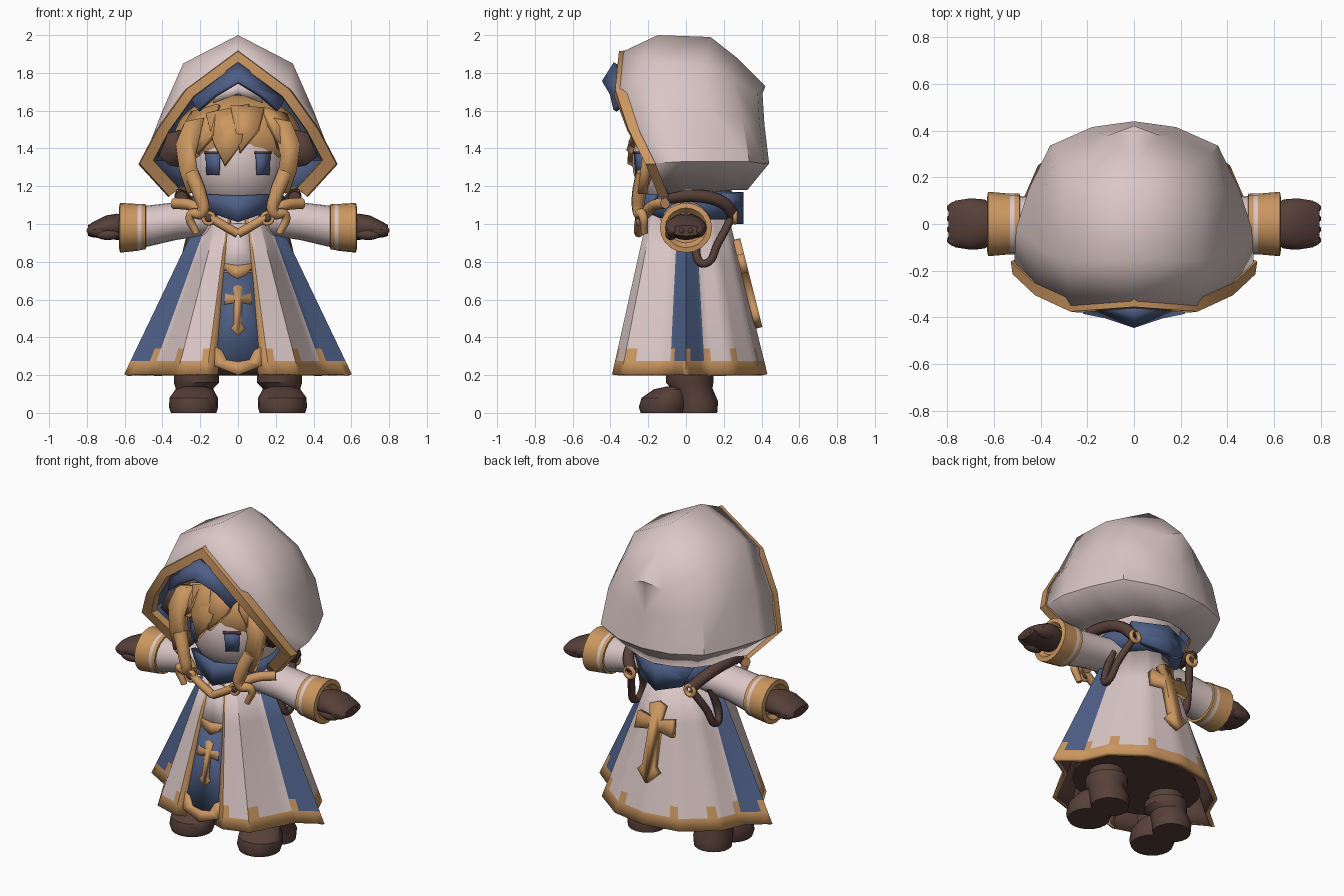
import bpy, bmesh, math
from mathutils import Vector

default_cube = bpy.data.objects.get("Cube")
if default_cube:
    bpy.data.objects.remove(default_cube)


def make_material(name, color):
    material = bpy.data.materials.new(name)
    material.use_nodes = True
    material.diffuse_color = (*color, 1)
    material.node_tree.nodes["Principled BSDF"].inputs["Base Color"].default_value = (*color, 1)
    return material


PALE, BLUE, GOLD, BROWN = range(4)
PALETTE = [make_material("pale cloth", (.70, .57, .56)), make_material("dusty blue", (.075, .115, .24)),
           make_material("warm gold", (.60, .31, .115)), make_material("dark brown", (.095, .05, .04))]


def finish(obj, mirror=False, thickness=0, offset=-1.0, angle=35):
    """Shade the object and add its mirror and thickness."""
    bpy.ops.object.select_all(action="DESELECT")
    obj.select_set(True)
    bpy.context.view_layer.objects.active = obj
    bpy.ops.object.shade_smooth_by_angle(angle=math.radians(angle))
    if mirror:
        modifier = obj.modifiers.new("mirror", "MIRROR")
        modifier.merge_threshold = .002
    if thickness:
        modifier = obj.modifiers.new("thickness", "SOLIDIFY")
        modifier.thickness = thickness
        modifier.offset = offset
    return obj


def build(name, points, faces, colors, outward=False, **options):
    """Make a mesh from points, faces and one palette index per face."""
    bm = bmesh.new()
    verts = [bm.verts.new(p) for p in points]
    for corners, color in zip(faces, colors):
        bm.faces.new([verts[i] for i in corners]).material_index = color
    bmesh.ops.remove_doubles(bm, verts=bm.verts[:], dist=.0005)
    bmesh.ops.recalc_face_normals(bm, faces=bm.faces[:])
    if outward:
        middle = sum((v.co for v in bm.verts), Vector()) / len(bm.verts)
        middle.x = 0
        if sum((f.calc_center_median() - middle).dot(f.normal) * f.calc_area() for f in bm.faces) < 0:
            bmesh.ops.reverse_faces(bm, faces=bm.faces[:])
    mesh = bpy.data.meshes.new(name)
    bm.to_mesh(mesh)
    bm.free()
    for material in PALETTE:
        mesh.materials.append(material)
    obj = bpy.data.objects.new(name, mesh)
    bpy.context.collection.objects.link(obj)
    return finish(obj, **options)


def loft(name, rings, rule, **options):
    """Skin a grid of rings; rule(row, column) gives the colour."""
    width = len(rings[0])
    cells = [(r, c) for r in range(len(rings) - 1) for c in range(width - 1)]
    faces = [(r * width + c, r * width + c + 1, (r + 1) * width + c + 1, (r + 1) * width + c) for r, c in cells]
    return build(name, [p for ring in rings for p in ring], faces, [rule(r, c) for r, c in cells], **options)


def tube(name, axis, sections, colors, sides=20, mirror=True):
    """Closed stack of ellipses (position, two centre values, two radii) along x or z."""
    points = []
    for pos, a, b, ra, rb in sections:
        for i in range(sides):
            t = math.tau * i / sides
            u, v = a + ra * math.cos(t), b + rb * math.sin(t)
            points.append((pos, u, v) if axis == "x" else (u, v, pos))
    rows = len(sections)
    faces = [(r * sides + i, r * sides + (i + 1) % sides, (r + 1) * sides + (i + 1) % sides, (r + 1) * sides + i)
             for r in range(rows - 1) for i in range(sides)]
    tints = [colors[min(r, len(colors) - 1)] for r in range(rows - 1) for i in range(sides)]
    faces += [tuple(range(sides)), tuple(range((rows - 1) * sides, rows * sides))]
    return build(name, points, faces, tints + [colors[0], colors[-1]], mirror=mirror)


def plate(name, outline, depth, thickness, color, mirror=True):
    """Panel with an (x, z) outline, laid on the surface y = depth(x, z)."""
    return build(name, [(x, depth(x, z), z) for x, z in outline], [tuple(range(len(outline)))], [color],
                 mirror=mirror, thickness=thickness, offset=0)


def primitive(name, color, mirror=False):
    obj = bpy.context.object
    obj.name = name
    bpy.ops.object.transform_apply(location=True, rotation=True, scale=True)
    obj.data.materials.append(PALETTE[color])
    return finish(obj, mirror=mirror, angle=50)


def blob(name, place, radii, color, mirror=False):
    bpy.ops.mesh.primitive_uv_sphere_add(segments=24, ring_count=16, radius=1, location=place)
    bpy.context.object.scale = radii
    return primitive(name, color, mirror)


def ring(name, place, major, minor, color, scale=(1, 1, 1), tilt=0, mirror=False):
    bpy.ops.mesh.primitive_torus_add(major_radius=major, minor_radius=minor, major_segments=28,
                                     minor_segments=10, location=place, rotation=(tilt, 0, 0))
    bpy.context.object.scale = scale
    return primitive(name, color, mirror)


def rope(name, path, radius, color, taper=1.0):
    """Smooth mirrored cord through a few points."""
    curve = bpy.data.curves.new(name, "CURVE")
    curve.dimensions = "3D"
    curve.bevel_depth, curve.bevel_resolution, curve.use_fill_caps = radius, 2, True
    spline = curve.splines.new("BEZIER")
    spline.bezier_points.add(len(path) - 1)
    for i, (knot, place) in enumerate(zip(spline.bezier_points, path)):
        knot.co = place
        knot.handle_left_type = knot.handle_right_type = "AUTO"
        knot.radius = 1 + (taper - 1) * i / (len(path) - 1)
    spline.resolution_u = 6
    obj = bpy.data.objects.new(name, curve)
    bpy.context.collection.objects.link(obj)
    bpy.ops.object.select_all(action="DESELECT")
    obj.select_set(True)
    bpy.context.view_layer.objects.active = obj
    bpy.ops.object.convert(target="MESH")
    obj = bpy.context.object
    obj.data.materials.clear()
    obj.data.materials.append(PALETTE[color])
    return finish(obj, mirror=True, angle=50)


# Hood: half arches from the opening to the back, lined in blue
rim = [(0, -.34, 1.91), (.27, -.36, 1.71), (.42, -.29, 1.5), (.515, -.2, 1.32), (.36, -.13, 1.15)]
hood_rings = [rim,
              [(0, -.15, 2), (.29, -.16, 1.85), (.4, -.11, 1.6), (.505, -.02, 1.33), (.32, 0, 1.18)],
              [(0, .13, 1.99), (.29, .1, 1.84), (.39, .13, 1.6), (.45, .15, 1.33), (.27, .15, 1.17)],
              [(0, .27, 1.88), (.25, .24, 1.77), (.33, .3, 1.56), (.36, .335, 1.33), (.22, .25, 1.18)],
              [(0, .42, 1.73), (.11, .38, 1.69), (.15, .39, 1.53), (.18, .415, 1.32), (.11, .3, 1.18)]]
hood_rings.append([(0, y + (.025 if x else 0), z) for x, y, z in hood_rings[-1]])
hood = loft("hood", hood_rings, lambda r, c: PALE, outward=True, mirror=True, thickness=.025)
hood.modifiers["thickness"].material_offset = BLUE
hood.modifiers["thickness"].material_offset_rim = GOLD


def rim_copy(scale, shift):
    return [(x * scale, y + shift, 1.45 + (z - 1.45) * scale) for x, y, z in rim]


trim = [rim_copy(*s) for s in ((1.025, .04), (1.01, -.015), (.87, -.02), (.86, .03), (1.025, .04))]
loft("hood_trim", trim, lambda r, c: GOLD, mirror=True)
plate("hood_peak", [(0, 1.85), (.25, 1.67), (.21, 1.6), (.12, 1.68), (0, 1.75)],
      lambda x, z: -.435 + .28 * x + max(0, z + .75 * x - 1.76) * .7, .025, BLUE)
plate("peak_lining", [(0, 1.75), (.12, 1.68), (.13, 1.64), (0, 1.69)], lambda x, z: -.33 + .3 * x, .02, PALE)
plate("hood_shadow_folds", [(.3, 1.5), (.37, 1.48), (.42, 1.36), (.36, 1.31), (.3, 1.3)],
      lambda x, z: -.1 - .15 * x, .02, BROWN)

# Head and hair
blob("face", (0, 0, 1.33), (.27, .285, .29), PALE)
blob("hair_cap", (0, .03, 1.45), (.34, .3, .235), GOLD)


def head_front(x, z):
    face = -.285 * math.sqrt(max(.05, 1 - (x / .27) ** 2 - ((z - 1.33) / .29) ** 2))
    hair = .03 - .3 * math.sqrt(max(.05, 1 - (x / .34) ** 2 - ((z - 1.45) / .235) ** 2))
    return min(face, hair)


fringe = [[(-.29, 1.5), (-.24, 1.59), (-.1, 1.63), (-.13, 1.47), (-.21, 1.37)],
          [(-.17, 1.58), (.06, 1.63), (.02, 1.43), (-.07, 1.31), (-.13, 1.43)],
          [(-.04, 1.62), (.14, 1.61), (.11, 1.5), (.01, 1.38)],
          [(.13, 1.61), (.25, 1.58), (.29, 1.48), (.22, 1.4), (.17, 1.52)]]
for i, lock in enumerate(fringe):
    plate(f"fringe_lock_{i + 1}", lock, lambda x, z: head_front(x, z) - .02, .035, GOLD, mirror=False)
plate("side_locks", [(.18, 1.56), (.28, 1.54), (.33, 1.42), (.31, 1.28), (.27, 1.16), (.2, 1.18), (.225, 1.36)],
      lambda x, z: -.19 - (1.5 - z) * .12, .05, GOLD)
rope("braids", [(.25, -.22, 1.27), (.2, -.25, 1.15), (.19, -.25, 1.06), (.25, -.23, 1.05),
                (.22, -.22, .95)], .045, GOLD, .4)
plate("eyes", [(.1, 1.26), (.165, 1.26), (.17, 1.375), (.095, 1.375)],
      lambda x, z: head_front(x, z) - .01, .009, BLUE)
plate("eyelashes", [(.09, 1.372), (.178, 1.372), (.175, 1.385), (.09, 1.385)],
      lambda x, z: head_front(x, z) - .014, .009, BROWN)

# Robe: half outline of the hem drawn in towards the shoulders, with a ridge at each side
hem = [(.105, -.37), (.165, -.39), (.32, -.34), (.455, -.085), (.6, 0), (.475, .1), (.41, .25), (.22, .39), (0, .43)]
columns = [(hem[0], 0)]
for s, (a, b) in enumerate(zip(hem, hem[1:])):
    steps = 4 if s else 1
    columns += [(Vector(a).lerp(Vector(b), (i + 1) / steps), s) for i in range(steps)]
heights = [1.05, .8, .5, .34, .275, .205]


def robe_ring(z):
    t = (1.05 - z) / .84
    return [(p[0] * (.33 + .67 * t), p[1] * (.52 + .48 * t), z) for p, s in columns]


def robe_color(row, column):
    segment = columns[column + 1][1]
    if segment == 0 or row == 4 or (row == 3 and column % 4 == 1):
        return GOLD
    return BLUE if segment in (3, 4) else PALE


robe = loft("robe", [robe_ring(z) for z in heights], robe_color, outward=True, mirror=True, thickness=.025)
robe.modifiers["thickness"].material_offset = BROWN
tube("robe_underside", "z", [(.25, 0, .02, .4, .31), (.5, 0, .02, .28, .22)], [BROWN], mirror=False)
tube("shoulders", "z", [(.9, 0, 0, .2, .18), (1.05, 0, 0, .2, .18), (1.14, 0, 0, .13, .13)], [PALE], mirror=False)


# Front tabard and crosses
def front_panel(x, z):
    return -.365 + (z - .21) * .21


def front_detail(x, z):
    return front_panel(x, z) - .012


def back_panel(x, z):
    return .445 - (z - .21) * .25


plate("undershirt", [(0, 1), (.06, 1), (.085, .74), (0, .74)], front_panel, .02, PALE)
plate("tabard", [(0, .78), (.08, .78), (.13, .3), (0, .22)], front_panel, .02, BLUE)
plate("tabard_tip", [(0, .2), (.125, .25), (.12, .35), (.085, .33), (.06, .28), (0, .27)], front_detail, .009, GOLD)
plate("tabard_top", [(0, .71), (.04, .73), (.075, .77), (.07, .79), (0, .78)], front_detail, .009, GOLD)
cross = [(0, .24), (.05, .22), (.033, .14), (.12, .16), (.13, .06), (.035, .075), (.04, -.13), (.07, -.16), (0, -.23)]
plate("back_cross", [(x, z + .68) for x, z in cross], back_panel, .04, GOLD)
plate("front_cross", [(x * .56, z * .57 + .54) for x, z in cross], front_detail, .009, GOLD)

# Scarf, collar and straps
ring("scarf", (0, .035, 1.1), .175, .085, BLUE, scale=(1, 1, .95))
plate("scarf_front", [(0, 1.15), (.2, 1.16), (.14, 1.06), (0, 1.01)], lambda x, z: -.24 + x * .4, .03, BLUE)
plate("scarf_back", [(0, 1.17), (.2, 1.16), (.14, 1.04), (0, 1)], lambda x, z: .285 - x * .4, .04, BLUE)
rope("collar_trim", [(.17, -.24, 1.05), (.09, -.25, 1), (0, -.25, .95)], .024, GOLD)
ring("collar_buckles", (.155, -.255, 1.03), .028, .011, GOLD, tilt=math.pi / 2, mirror=True)
blob("buckle_centres", (.155, -.25, 1.03), (.025, .02, .025), BROWN, mirror=True)
rope("shoulder_trim", [(.16, -.22, 1.05), (.25, -.17, 1.1), (.34, -.11, 1.11)], .03, GOLD)
rope("shoulder_straps", [(.3, -.1, 1.14), (.3, .05, 1.15), (.26, .2, 1.11), (.21, .25, 1.05)], .034, BROWN)
ring("back_rings", (.21, .26, 1.04), .03, .013, GOLD, tilt=math.pi / 2, mirror=True)
rope("hanging_straps", [(.21, .24, 1.03), (.26, .17, .9), (.28, .1, .79), (.27, .06, .82), (.24, .1, 1)], .022, BROWN)

# Sleeves, cuffs and gloves
tube("sleeves", "x", [(.1, 0, 1.04, .13, .09), (.33, 0, 1.015, .11, .1), (.5, 0, .985, .12, .11)], [PALE])
tube("cuffs", "x", [(.488, 0, .985, .12, .112), (.49, 0, .985, .13, .12), (.512, 0, .985, .13, .122),
                    (.532, 0, .982, .13, .124), (.625, 0, .98, .138, .132), (.63, 0, .98, .11, .105),
                    (.6, 0, .98, .09, .08)], [GOLD, GOLD, PALE, GOLD])
tube("palms", "x", [(.58, 0, .98, .07, .06), (.64, 0, .985, .105, .07), (.7, 0, .985, .11, .06),
                    (.765, 0, .97, .1, .042), (.795, 0, .965, .08, .028)], [BROWN])
for i in range(4):
    blob(f"fingers_{i + 1}", (.725, -.069 + .046 * i, .965), (.077, .034, .036), BROWN, mirror=True)
blob("thumbs", (.69, -.08, .945), (.065, .03, .03), BROWN, mirror=True)

# Boots
tube("boot_toes", "z", [(0, .235, -.12, .12, .12), (.03, .235, -.12, .13, .13), (.08, .235, -.11, .128, .125),
                        (.125, .23, -.08, .1, .09), (.14, .23, -.05, .05, .05)], [BROWN])
tube("boot_heels", "z", [(0, .23, .06, .11, .105), (.06, .23, .06, .115, .11), (.13, .23, .03, .1, .11),
                         (.16, .22, .02, .12, .125), (.2, .22, .02, .12, .125), (.21, .22, .02, .1, .1),
                         (.3, .22, .02, .1, .1)], [BROWN])
